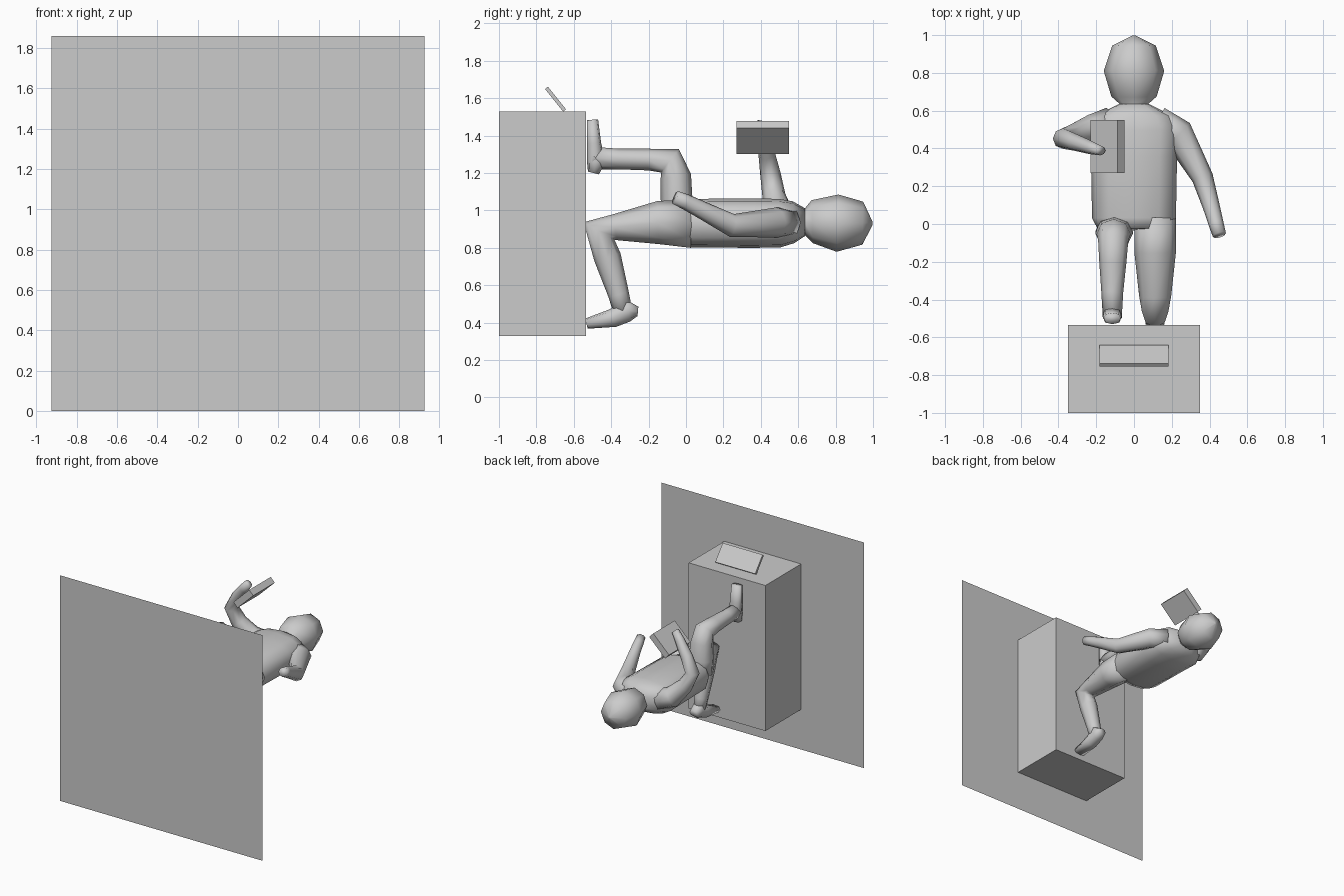
import bpy, bmesh, math
from mathutils import Vector, Euler


def finish(bm, name, smooth):
    bmesh.ops.recalc_face_normals(bm, faces=bm.faces)
    me = bpy.data.meshes.new(name)
    bm.to_mesh(me)
    bm.free()
    ob = bpy.data.objects.new(name, me)
    bpy.context.collection.objects.link(ob)
    if smooth:
        for p in me.polygons:
            p.use_smooth = True
    return ob


def slab(name, loc, dims, rot=(0, 0, 0)):
    bm = bmesh.new()
    bmesh.ops.create_cube(bm, size=1)
    bmesh.ops.scale(bm, vec=dims, verts=bm.verts)
    ob = finish(bm, name, False)
    ob.location = loc
    ob.rotation_euler = Euler(rot)
    return ob


def limb(name, rings, ref=(1, 0, 0), sides=8, power=1.0):
    """Loft rings of (x, y, z, radius along ref, other radius)."""
    bm = bmesh.new()
    pts = [Vector(r[:3]) for r in rings]
    ref = Vector(ref)
    loops = []
    for i, r in enumerate(rings):
        t = Vector()
        if i > 0:
            t += (pts[i] - pts[i - 1]).normalized()
        if i < len(pts) - 1:
            t += (pts[i + 1] - pts[i]).normalized()
        t.normalize()
        u = (ref - t * ref.dot(t)).normalized()
        v = t.cross(u)
        loop = []
        for k in range(sides):
            a = 2 * math.pi * k / sides
            c, s = math.cos(a), math.sin(a)
            c = math.copysign(abs(c) ** power, c)
            s = math.copysign(abs(s) ** power, s)
            loop.append(bm.verts.new(pts[i] + u * c * r[3] + v * s * r[4]))
        loops.append(loop)
    for a, b in zip(loops, loops[1:]):
        for k in range(sides):
            j = (k + 1) % sides
            bm.faces.new((a[k], a[j], b[j], b[k]))
    bm.faces.new(loops[0])
    bm.faces.new(loops[-1])
    return finish(bm, name, True)


# upright base sheet, block and tilted plate
bm = bmesh.new()
bm.faces.new([bm.verts.new((x, -1, z)) for x, z in
              ((-.925, 0), (.925, 0), (.925, 1.86), (-.925, 1.86))])
finish(bm, "base_sheet", False)
slab("block", (0, -.7675, .93), (.70, .465, 1.20))
slab("tilted_plate", (0, -.6975, 1.595), (.364, .155, .02), (math.radians(-51.3), 0, 0))

# held book
slab("book", (-.14, .41, 1.39), (.20, .28, .053), (0, math.radians(-44), 0))

# head and neck
limb("head", [(0, .56, .935, .09, .085), (0, .635, .935, .075, .07),
              (0, .675, .94, .12, .115), (0, .81, .932, .16, .153),
              (0, .945, .932, .115, .115), (0, .998, .93, .008, .008)])

# torso
limb("torso", [(0, -.03, .935, .19, .115), (0, .03, .932, .222, .13),
               (0, .36, .932, .228, .132), (0, .50, .932, .235, .13),
               (0, .575, .937, .20, .112), (0, .635, .937, .08, .075)],
     sides=12, power=.75)

# kneeling leg
limb("kneeling_leg", [(.112, .03, .93, .11, .13), (.112, -.15, .935, .11, .115),
                      (.112, -.38, .91, .085, .07), (.112, -.465, .89, .07, .095),
                      (.112, -.42, .75, .066, .073), (.112, -.36, .55, .055, .056),
                      (.112, -.335, .45, .045, .05)])
limb("kneeling_foot", [(.112, -.257, .46, .035, .025), (.112, -.31, .465, .05, .06),
                       (.112, -.39, .425, .05, .05), (.112, -.532, .395, .05, .028)], power=.8)

# raised leg
limb("raised_leg", [(-.105, -.04, .94, .10, .09), (-.105, -.05, 1.05, .10, .085),
                    (-.108, -.055, 1.18, .09, .083), (-.11, -.085, 1.265, .08, .078),
                    (-.112, -.20, 1.272, .072, .058), (-.115, -.36, 1.275, .058, .055),
                    (-.115, -.50, 1.28, .05, .06)])
limb("raised_foot", [(-.115, -.495, 1.20, .045, .03), (-.115, -.48, 1.26, .05, .05),
                     (-.115, -.492, 1.36, .05, .038), (-.115, -.50, 1.485, .045, .03)], power=.8)

# lowered arm
limb("lowered_arm", [(.12, .54, .935, .085, .085), (.235, .475, .935, .08, .085),
                     (.363, .245, .92, .062, .057), (.41, .09, 1.0, .048, .045),
                     (.435, .0, 1.045, .042, .04), (.452, -.058, 1.07, .037, .036)], ref=(0, 0, 1))

# bent arm holding the book
limb("bent_arm", [(-.12, .54, .94, .08, .085), (-.225, .50, .975, .08, .08),
                  (-.32, .47, 1.08, .062, .062), (-.375, .452, 1.19, .055, .055),
                  (-.31, .432, 1.30, .045, .048), (-.23, .405, 1.40, .036, .038),
                  (-.175, .388, 1.462, .025, .032)], ref=(0, 1, 0))
